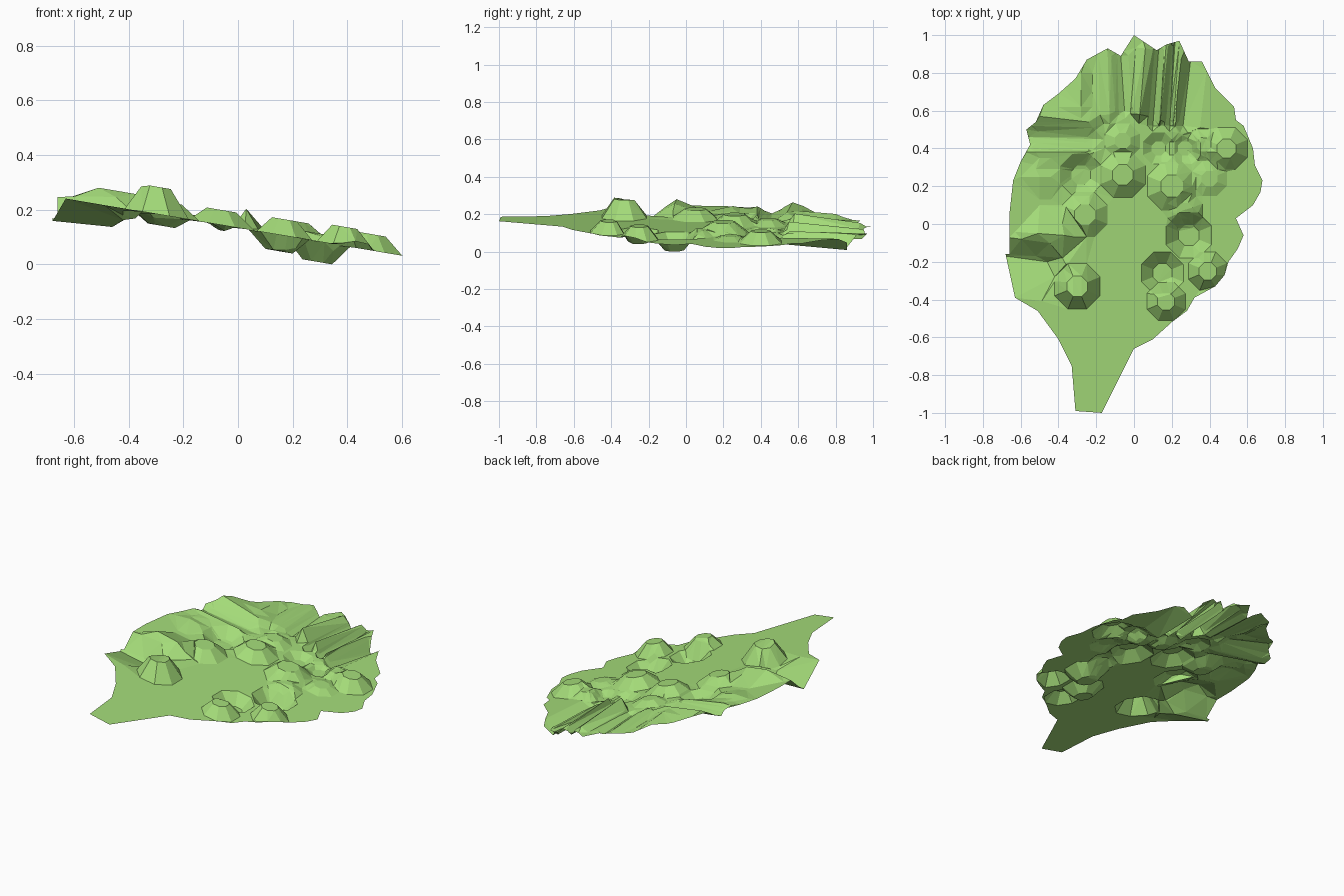
import bpy, bmesh, math
from mathutils import Vector
from mathutils.geometry import delaunay_2d_cdt

if "Cube" in bpy.data.objects:
    bpy.data.objects.remove(bpy.data.objects["Cube"])

# leaf outline with a short stalk, anticlockwise
OUTLINE = [(-.31, -.99), (-.17, -1), (0, -.66), (.1, -.61), (.2, -.52), (.28, -.46), (.32, -.39),
           (.43, -.33), (.48, -.27), (.5, -.2), (.55, -.13), (.58, -.06), (.54, .03), (.63, .1),
           (.67, .17), (.68, .23), (.64, .31), (.63, .4), (.58, .52), (.54, .55), (.53, .62),
           (.43, .72), (.36, .86), (.29, .86), (.24, .97), (.17, .95), (.12, .92), (0, 1),
           (-.07, .89), (-.14, .93), (-.25, .87), (-.31, .77), (-.4, .69), (-.48, .63),
           (-.52, .54), (-.57, .5), (-.55, .42), (-.6, .33), (-.64, .23), (-.66, .05),
           (-.66, -.16), (-.68, -.16), (-.63, -.39), (-.51, -.46), (-.4, -.61), (-.33, -.75)]

# blisters: x, y, outer radius, height (negative is a dimple)
BLISTERS = [(-.3, -.33, .13, .1), (.15, -.26, .12, -.06), (.17, -.41, .11, .06),
            (.39, -.25, .11, .07), (-.26, .05, .13, .05), (.29, -.06, .13, -.075),
            (.27, .07, .1, .03), (-.06, .26, .13, .055), (.2, .2, .14, .06),
            (-.28, .26, .12, -.04), (.49, .4, .12, .06), (.13, .4, .09, -.03),
            (-.06, .44, .1, .03), (.27, .4, .09, -.03), (.37, .42, .09, .03), (.4, .24, .1, .02)]

# folds: x0, y0, x1, y1, width left and right of travel, height at start and end
SIDE_FOLDS = [(-.51, -.05, -.37, -.06, .15, .12, .06, .06),
              (-.68, -.17, -.46, -.2, .1, .21, -.09, -.075),
              (-.5, .57, -.24, .54, .16, .08, .045, .035),
              (-.56, .46, -.22, .45, .06, .06, -.025, -.01),
              (-.52, .38, -.26, .38, .05, .09, .02, .02),
              (-.5, .25, -.44, .25, .1, .12, .025, .02)]
TIP_FOLDS = [(.03, .58, .06, .93, .05, .05, .075, .03), (.1, .52, .13, .92, .03, .03, -.03, -.03),
             (.14, .55, .17, .95, .03, .03, .05, .015), (.19, .52, .21, .94, .03, .03, -.03, -.03),
             (.21, .55, .24, .97, .02, .03, .02, .005), (.26, .52, .3, .87, .05, .09, -.05, -.075),
             (-.05, .6, -.07, .89, .05, .04, -.02, -.02), (-.13, .58, -.14, .92, .05, .05, .02, .01),
             (-.28, .62, -.28, .8, .12, .06, .035, .02)]
TIP_FOLDS = [(a, b, c, d, l, r, h, k) for a, b, c, d, l, r, h, k in TIP_FOLDS]
FOLDS = SIDE_FOLDS + TIP_FOLDS


def lift(p):
    """Tilted leaf plane plus the blisters and folds."""
    up = [0.0]
    for x, y, r, h in BLISTERS:
        d = (p - Vector((x, y))).length
        up.append(h * min(1, max(0, (r - d) / (r * .55))))
    for x0, y0, x1, y1, wl, wr, h0, h1 in FOLDS:
        a, b = Vector((x0, y0)), Vector((x1, y1))
        t = min(1, max(0, (p - a).dot(b - a) / (b - a).length_squared))
        w = wl if (b - a).cross(p - a) > 0 else wr
        up.append((h0 + (h1 - h0) * t) * max(0, 1 - (p - a.lerp(b, t)).length / w))
    return .137 - .17 * p.x + max(up) + min(up)


def inside(p):
    hit = False
    for (x0, y0), (x1, y1) in zip(OUTLINE, OUTLINE[1:] + OUTLINE[:1]):
        if (y0 > p.y) != (y1 > p.y) and p.x < x0 + (p.y - y0) * (x1 - x0) / (y1 - y0):
            hit = not hit
    return hit


pts, edges = [], []


def add_path(path, closed):
    n, m = len(pts), len(path)
    pts.extend(Vector(p) for p in path)
    edges.extend((n + i, n + (i + 1) % m) for i in range(m if closed else m - 1))


# crease lines: outline, octagon rings, fold crests and feet
add_path(OUTLINE, True)
for x, y, r, h in BLISTERS:
    for k in (1, .45):
        add_path([(x + r * k * math.cos((i + .5) * math.pi / 4),
                   y + r * k * math.sin((i + .5) * math.pi / 4)) for i in range(8)], True)
for x0, y0, x1, y1, wl, wr, h0, h1 in FOLDS:
    a, b = Vector((x0, y0)), Vector((x1, y1))
    d = (b - a).normalized()
    n, w = Vector((-d.y, d.x)), min(wl, wr)
    add_path([a, b], False)
    add_path([a - d * w, a - n * wr, b - n * wr, b + d * w, b + n * wl, a + n * wl], True)

verts, _, faces, *_ = delaunay_2d_cdt(pts, edges, [], 0, 1e-4)

# leaf sheet
bm = bmesh.new()
bv = [bm.verts.new((p.x, p.y, lift(p))) for p in verts]
for f in faces:
    c = sum((verts[i] for i in f), Vector((0, 0))) / len(f)
    if inside(c):
        bm.faces.new([bv[i] for i in f])
bmesh.ops.delete(bm, geom=[v for v in bm.verts if not v.link_faces], context='VERTS')
bmesh.ops.remove_doubles(bm, verts=bm.verts, dist=.004)
for f in bm.faces:
    f.normal_update()
    if f.normal.z < 0:
        f.normal_flip()
low = min(v.co.z for v in bm.verts)
bmesh.ops.translate(bm, verts=bm.verts, vec=(0, 0, -low))

mesh = bpy.data.meshes.new("leaf")
bm.to_mesh(mesh)
bm.free()
green = bpy.data.materials.new("leaf green")
green.diffuse_color = (.37, .71, .19, 1)
green.use_nodes = True
green.node_tree.nodes["Principled BSDF"].inputs["Base Color"].default_value = green.diffuse_color
mesh.materials.append(green)
bpy.context.collection.objects.link(bpy.data.objects.new("leaf", mesh))
